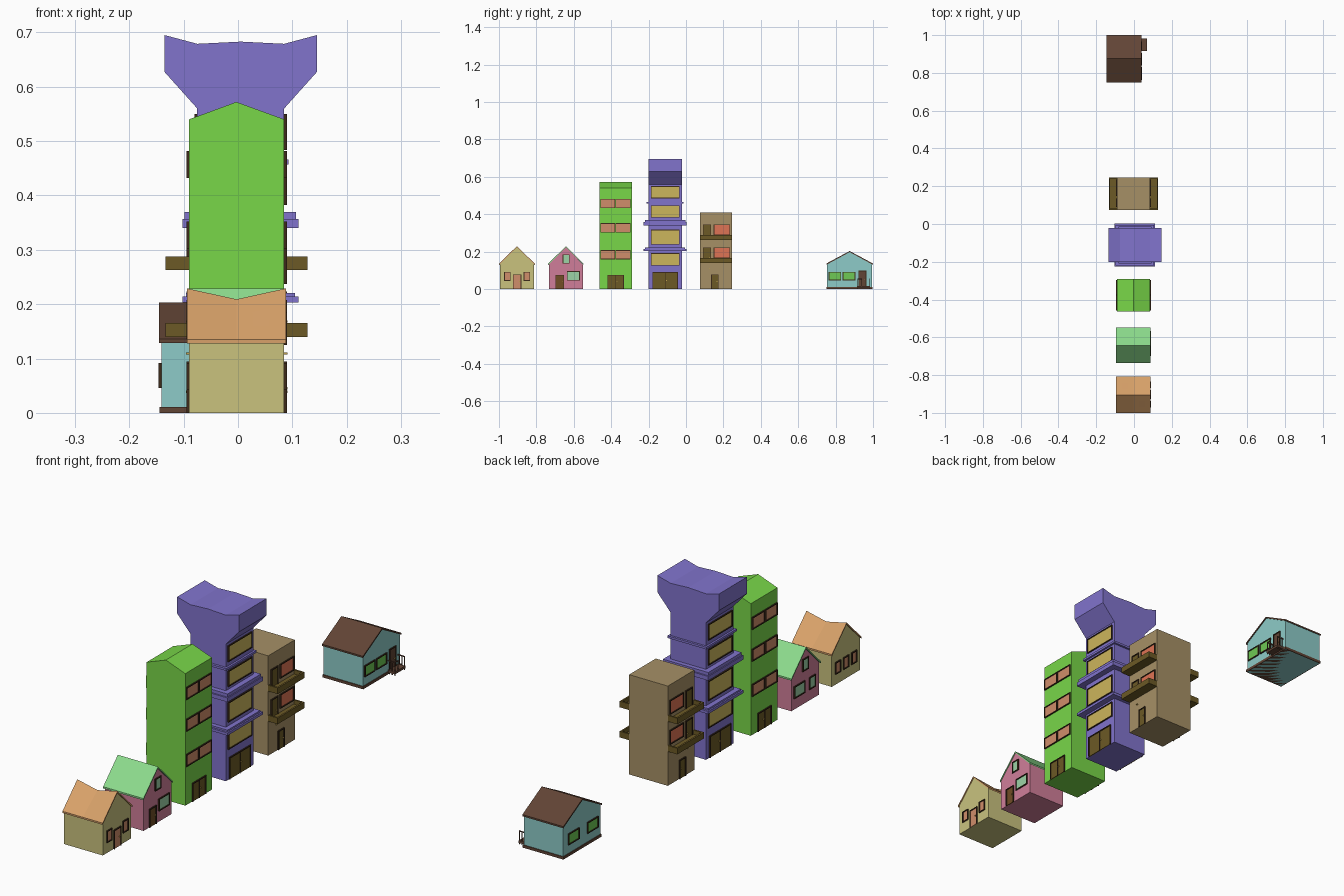
import bpy, bmesh

if "Cube" in bpy.data.objects:
    bpy.data.objects.remove(bpy.data.objects["Cube"])

# ---------- helpers ----------
def mat(name, r, g, b):
    m = bpy.data.materials.new(name)
    m.diffuse_color = [(c / 255) ** 2.2 for c in (r, g, b)] + [1]
    m.use_nodes = True
    m.node_tree.nodes["Principled BSDF"].inputs["Base Color"].default_value = m.diffuse_color
    return m

def finish(name, bm, material):
    bmesh.ops.recalc_face_normals(bm, faces=bm.faces)
    me = bpy.data.meshes.new(name)
    bm.to_mesh(me)
    bm.free()
    me.materials.append(material)
    ob = bpy.data.objects.new(name, me)
    bpy.context.collection.objects.link(ob)
    return ob

def boxes(name, material, *spans):
    """One object from boxes given as (x0, x1, y0, y1, z0, z1)."""
    bm = bmesh.new()
    for x0, x1, y0, y1, z0, z1 in spans:
        vs = bmesh.ops.create_cube(bm, size=1)["verts"]
        bmesh.ops.scale(bm, verts=vs, vec=(abs(x1 - x0), y1 - y0, z1 - z0))
        bmesh.ops.translate(bm, verts=vs, vec=((x0 + x1) / 2, (y0 + y1) / 2, (z0 + z1) / 2))
    return finish(name, bm, material)

def loft(name, material, rings):
    """Skin closed rings of points and cap both ends."""
    bm = bmesh.new()
    vs = [[bm.verts.new(p) for p in r] for r in rings]
    n = len(vs[0])
    for a, b in zip(vs, vs[1:]):
        for i in range(n):
            bm.faces.new((a[i], a[(i + 1) % n], b[(i + 1) % n], b[i]))
    bm.faces.new(vs[0])
    bm.faces.new(vs[-1])
    return finish(name, bm, material)

def opening(name, wall, side, y0, y1, z0, z1, fill, door=False, leaves=1):
    """Framed window or door on the wall plane x = wall; side is +1 or -1."""
    def span(depth, *yz):
        return (wall - side * 0.002, wall + side * depth, *yz)
    t = 0.004
    bars = [span(.005, y0, y0 + t, z0, z1), span(.005, y1 - t, y1, z0, z1),
            span(.005, y0, y1, z1 - t, z1)]
    if not door:
        bars.append(span(.005, y0, y1, z0, z0 + t))
    for i in range(1, leaves):
        ym = y0 + (y1 - y0) * i / leaves
        bars.append(span(.0045, ym - t / 3, ym + t / 3, z0, z1))
    boxes(name + "_frame", DARK, *bars)
    boxes(name + "_panel", fill, span(.002, y0 + t / 2, y1 - t / 2, z0, z1 - t / 2))
    if door:
        k = (y0 + y1) / 2 + (0.007 if leaves == 2 else (y1 - y0) * .28)
        boxes(name + "_knob", BRASS, span(.006, k - .002, k + .002, z1 * .48, z1 * .48 + .004))

def house(name, x0, x1, y0, y1, eave, ridge, wall_mat, roof_mat, sag=0.0):
    """Gabled house, ridge along x, optional sag at mid length."""
    ym, ov, th = (y0 + y1) / 2, 0.005, 0.006
    def wall(x, s):
        return [(x, y0 + ov, 0), (x, y1 - ov, 0), (x, y1 - ov, eave),
                (x, ym, ridge - th - s), (x, y0 + ov, eave)]
    def roof(x, s):
        return [(x, y0, eave - .004), (x, ym, ridge - th - s), (x, y1, eave - .004),
                (x, y1, eave + .003), (x, ym, ridge - s), (x, y0, eave + .003)]
    xm = (x0 + x1) / 2
    loft(name + "_walls", wall_mat, [wall(x0, 0), wall(xm, sag), wall(x1, 0)])
    loft(name + "_roof", roof_mat, [roof(x0 - .004, 0), roof(xm, sag), roof(x1 + .003, 0)])

# ---------- colours ----------
DARK = mat("dark_trim", 62, 46, 32)
BRASS = mat("brass", 190, 160, 80)
YELLOW = mat("cream_yellow", 200, 193, 125)
ORANGE = mat("orange_roof", 215, 160, 105)
SALMON = mat("salmon", 207, 140, 106)
PINK = mat("pink", 207, 125, 152)
MINT = mat("mint", 140, 219, 140)
PALE = mat("pale_mint", 155, 210, 165)
GREEN = mat("green", 120, 214, 74)
PURPLE = mat("purple", 128, 115, 203)
GOLD = mat("gold_glass", 203, 180, 92)
TAN = mat("tan", 165, 143, 102)
OLIVE = mat("olive_wood", 108, 90, 42)
RED = mat("red_glass", 222, 115, 85)
BLUE = mat("pale_blue", 140, 202, 199)
BROWN = mat("brown", 97, 70, 56)
LEAF = mat("leaf_glass", 110, 200, 85)
WOOD = mat("door_wood", 112, 78, 42)

XL, XR = -0.09, 0.085
SIDES = ((XR, 1, "right"), (XL, -1, "left"))

# ---------- yellow house with sagging roof ----------
house("yellow_house", XL, XR, -1.0, -0.808, .132, .229, YELLOW, ORANGE, .02)
for i, (a, b) in enumerate([(-.972, -.938), (-.868, -.834)]):
    for x, s, tag in SIDES:
        opening(f"yellow_window_{tag}_{i}", x, s, a, b, .043, .092, SALMON)
opening("yellow_window_left_mid", XL, -1, -.92, -.886, .043, .092, SALMON)
opening("yellow_door", XR, 1, -.926, -.88, 0, .078, SALMON, True)

# ---------- pink house ----------
house("pink_house", XL, XR, -.737, -.547, .132, .229, PINK, MINT)
for x, s, tag in SIDES:
    opening(f"pink_attic_window_{tag}", x, s, -.66, -.622, .135, .185, PALE)
    opening(f"pink_window_{tag}", x, s, -.637, -.567, .045, .095, PALE)
opening("pink_side_window", XL, -1, -.705, -.665, .045, .095, PALE)
opening("pink_door", XR, 1, -.698, -.652, 0, .076, WOOD, True)

# ---------- green tower ----------
def tower_ring(y):
    return [(XL, y, 0), (XR, y, 0), (XR, y, .54), (-.003, y, .572), (XL, y, .54)]
loft("green_tower", GREEN, [tower_ring(-.462), tower_ring(-.29)])
for x, s, tag in SIDES:
    for i, z in enumerate((.158, .302, .432)):
        opening(f"green_window_a_{tag}_{i}", x, s, -.458, -.379, z, z + .05, SALMON)
        opening(f"green_window_b_{tag}_{i}", x, s, -.377, -.296, z, z + .05, SALMON)
    opening(f"green_door_{tag}", x, s, -.42, -.332, 0, .076, OLIVE, True, 2)

# ---------- purple tower with flared crown ----------
half = [(.08, 0), (.08, .56), (.14, .627), (.14, .695), (.08, .679)]
outline = [(.005 + x, z) for x, z in half] + [(.005, .683)] + \
          [(.005 - x, z) for x, z in reversed(half)]
loft("purple_tower", PURPLE, [[(x, y, z) for x, z in outline] for y in (-.2, -.022)])
boxes("purple_ledges", PURPLE,
      (-.102, .111, -.226, .002, .203, .214), (-.096, .105, -.218, -.006, .214, .221),
      (-.102, .111, -.226, .002, .34, .357), (-.098, .107, -.22, -.004, .357, .37),
      (-.083, .093, -.21, -.013, .457, .466))
for x, s, tag in ((.085, 1, "right"), (-.075, -1, "left")):
    for i, (a, b) in enumerate([(.125, .192), (.237, .318), (.382, .447), (.484, .55)]):
        opening(f"purple_window_{tag}_{i}", x, s, -.188, -.034, a, b, GOLD)
    opening(f"purple_door_{tag}", x, s, -.18, -.043, 0, .09, OLIVE, True, 2)

# ---------- tan block with balconies ----------
boxes("tan_block", TAN, (XL, XR, .074, .246, 0, .408))
for x, s, tag in SIDES:
    out = x + s * .043
    for i, z in enumerate((.14, .263)):
        opening(f"tan_window_{tag}_{i}", x, s, .148, .236, z + .025, z + .083, RED)
        opening(f"tan_balcony_door_{tag}_{i}", x, s, .09, .134, z + .01, z + .083, OLIVE, True)
        boxes(f"balcony_{tag}_{i}", OLIVE,
              (x, out, .074, .246, z, z + .008), (out - s * .007, out, .074, .246, z, z + .025),
              (x, out, .074, .081, z, z + .025), (x, out, .239, .246, z, z + .025))
    opening(f"tan_door_{tag}", x, s, .134, .174, 0, .078, OLIVE, True)

# ---------- blue house with porch ----------
BX = .037
house("blue_house", -.141, BX, .75, 1.0, .133, .203, BLUE, BROWN)
boxes("blue_base", BROWN, (-.144, BX + .003, .752, .998, 0, .011))
for i, (a, b) in enumerate([(.762, .83), (.838, .905)]):
    opening(f"blue_window_right_{i}", BX, 1, a, b, .046, .092, LEAF)
for i, (a, b) in enumerate([(.772, .842), (.895, .965)]):
    opening(f"blue_window_left_{i}", -.141, -1, a, b, .046, .092, LEAF)
opening("blue_door", BX, 1, .922, .965, .011, .098, BROWN, True)
porch = [(BX, .069, .915, .983, .006, .016)]
for y in (.916, .979):
    porch.append((BX, .069, y, y + .003, .052, .056))
    porch += [(x, x + .003, y, y + .003, .0, .054) for x in (.042, .054, .066)]
porch += [(.066, .069, .916, .94, .052, .056), (.066, .069, .937, .94, .01, .054)]
boxes("porch", BROWN, *porch)
